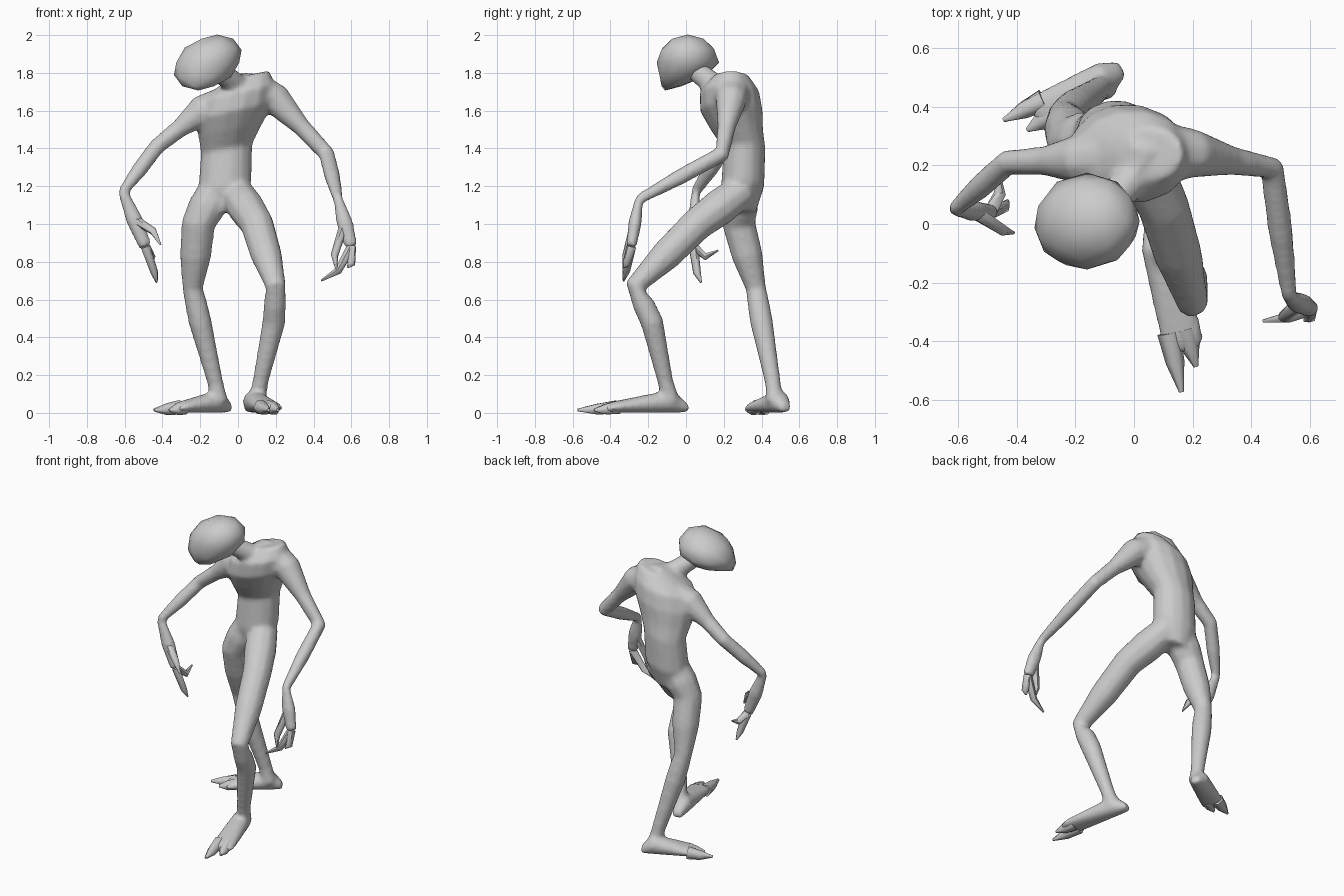
import bpy
import bmesh
from math import cos, sin, tau, radians
from mathutils import Vector

if "Cube" in bpy.data.objects:
    bpy.data.objects.remove(bpy.data.objects["Cube"], do_unlink=True)

X, Y, Z = Vector((1, 0, 0)), Vector((0, 1, 0)), Vector((0, 0, 1))
skin, details = [], []


def new_part(name, bm):
    """Turn a bmesh into a named object."""
    bmesh.ops.recalc_face_normals(bm, faces=bm.faces)
    mesh = bpy.data.meshes.new(name)
    bm.to_mesh(mesh)
    bm.free()
    part = bpy.data.objects.new(name, mesh)
    bpy.context.collection.objects.link(part)
    return part


def loft(name, centres, radii, side, depth=1, normal=None, sides=10):
    """Skin elliptical rings strung along a path; radii run along side."""
    bm = bmesh.new()
    last = len(centres) - 1
    loops = []
    for i, (centre, radius) in enumerate(zip(centres, radii)):
        tangent = normal or centres[min(i + 1, last)] - centres[max(i - 1, 0)]
        tangent = tangent.normalized()
        u = (side - tangent * side.dot(tangent)).normalized() * radius
        v = tangent.cross(u) * depth
        angles = [tau * k / sides for k in range(sides)]
        loops.append([bm.verts.new(centre + u * cos(a) + v * sin(a)) for a in angles])
    for low, high in zip(loops, loops[1:]):
        for k in range(sides):
            n = (k + 1) % sides
            bm.faces.new((low[k], low[n], high[n], high[k]))
    bm.faces.new(loops[0])
    bm.faces.new(loops[-1])
    return new_part(name, bm)


def limb(name, joints, radii, side):
    """Loft through joints, with an extra ring halfway along every bone."""
    joints = [Vector(joint) for joint in joints]
    path = [joints[0]]
    for start, end in zip(joints, joints[1:]):
        path += [(start + end) / 2, end]
    skin.append(loft(name, path, radii, side))


def digit(name, base, tip, radius, bend):
    """Finger or toe: a slim cone with one bent joint."""
    middle = (base + tip) / 2 + bend
    radii = [radius, radius * .8, radius * .2]
    details.append(loft(name, [base, middle, tip], radii, X + Y / 3, sides=6))


def hand(label, wrist, knuckles, tips):
    """Narrow palm; the thumb leaves mid palm, the fingers leave the knuckles."""
    wrist, knuckles = Vector(wrist), Vector(knuckles)
    palm = (wrist + knuckles) / 2
    path = [wrist, palm, knuckles]
    skin.append(loft(label + "_palm", path, [.028, .046, .036], X, depth=.8))
    for finger, tip in tips.items():
        tip = Vector(tip)
        if finger == "thumb":
            digit(f"{label}_thumb", palm, tip, .026, (tip - knuckles) * .4)
        else:
            digit(f"{label}_{finger}", knuckles, tip, .026, (knuckles - wrist) * .15)


def foot(label, heel, tip):
    """Flat-soled wedge from heel to ball, ending in two split toes."""
    heel, tip = Vector(heel), Vector(tip)
    stride = tip - heel
    across = stride.cross(Z).normalized()
    heights = [.025, .062, .048, .03, .02]
    widths = [.03, .06, .065, .075, .06]
    along = [0, .15, .4, .7, .78]
    bm = bmesh.new()
    for t, height, width in zip(along, heights, widths):
        for k in range(10):
            a = tau * k / 10
            ring_point = across * width * cos(a) + Z * height * (1 + sin(a))
            bm.verts.new(heel + stride * t + ring_point)
    bmesh.ops.convex_hull(bm, input=bm.verts)
    loose = [v for v in bm.verts if not v.link_faces]
    bmesh.ops.delete(bm, geom=loose, context="VERTS")
    skin.append(new_part(label + "_foot", bm))
    for toe, offset, reach in (("long_toe", .05, 1), ("short_toe", -.02, .88)):
        base = heel + stride * .65 + across * offset * .8 + Z * .03
        end = heel + stride * reach + across * offset + Z * .015
        digit(f"{label}_{toe}", base, end, .04, -Z * .003)


# Torso: narrow waist, broad chest, left shoulder raised
torso = [
    (-.08, .29, 1.06, .1),
    (-.07, .3, 1.2, .145),
    (-.06, .31, 1.4, .14),
    (-.04, .27, 1.5, .175),
    (-.02, .24, 1.6, .21),
    (0, .23, 1.7, .2),
    (.06, .24, 1.79, .11),
]
skin.append(loft("torso", [Vector(ring[:3]) for ring in torso], [ring[3] for ring in torso],
                 X, depth=.8, normal=Z - X / 5, sides=14))

# Neck stretching forward to the head
neck = [(.03, .24, 1.71), (-.01, .15, 1.735), (-.12, .03, 1.83)]
skin.append(loft("neck", [Vector(point) for point in neck], [.1, .065, .055], X))

# Head: a tilted ball whose lower half narrows forward into a chin
bm = bmesh.new()
bmesh.ops.create_icosphere(bm, subdivisions=2, radius=1)
for vert in bm.verts:
    x, y, z = vert.co
    chin = max(-z, 0) ** 2
    vert.co = (-.16 + .175 * x + .05 * z,
               .01 + .165 * y * (1 - chin / 2) - .12 * chin,
               1.855 + .148 * z)
details.append(new_part("head", bm))

# Arms and hands
ARM = [.1, .1, .085, .05, .044, .043, .028]
left_wrist, right_wrist = (.53, -.25, 1.13), (-.61, .05, 1.17)
limb("left_arm", [(.08, .24, 1.7), (.2, .24, 1.66), (.47, .19, 1.37), left_wrist], ARM, Y)
limb("right_arm", [(-.07, .24, 1.62), (-.19, .22, 1.6), (-.43, .21, 1.41), right_wrist], ARM, Y)
hand("left", left_wrist, (.6, -.29, .88), {
    "thumb": (.52, -.33, .76),
    "long_finger": (.44, -.33, .7),
    "outer_finger": (.58, -.33, .77),
})
hand("right", right_wrist, (-.49, .04, .88), {
    "thumb": (-.41, -.03, .89),
    "long_finger": (-.43, .08, .69),
    "outer_finger": (-.46, .17, .86),
})

# Legs: the left strides forward, the right trails
LEG = [.09, .1, .09, .084, .055, .06, .062, .052, .043, .045, .05]
limb("left_leg", [(-.02, .3, 1.18), (.1, .06, 1), (.2, -.27, .67),
                  (.19, -.18, .48), (.12, -.11, .17), (.1, -.08, .06)], LEG, X)
limb("right_leg", [(-.12, .29, 1.18), (-.21, .28, 1), (-.24, .37, .66),
                   (-.2, .4, .48), (-.12, .46, .16), (-.1, .47, .06)], LEG, X)
foot("left", (.06, .01, 0), (.21, -.56, 0))
foot("right", (-.04, .53, 0), (-.42, .31, 0))

# Smooth shading
bpy.ops.object.select_all(action="DESELECT")
for part in skin + details:
    part.select_set(True)
body = skin[0]
bpy.context.view_layer.objects.active = body
bpy.ops.object.shade_smooth_by_angle(angle=radians(60))

# Fuse torso, neck, limbs, palms and feet into one soft skin
for part in details:
    part.select_set(False)
bpy.ops.object.join()
body.name = "body"
remesh = body.modifiers.new("Fuse", "REMESH")
remesh.mode = "VOXEL"
remesh.voxel_size = .013
remesh.use_smooth_shade = True
soften = body.modifiers.new("Soften", "SMOOTH")
soften.factor = .5
soften.iterations = 8
